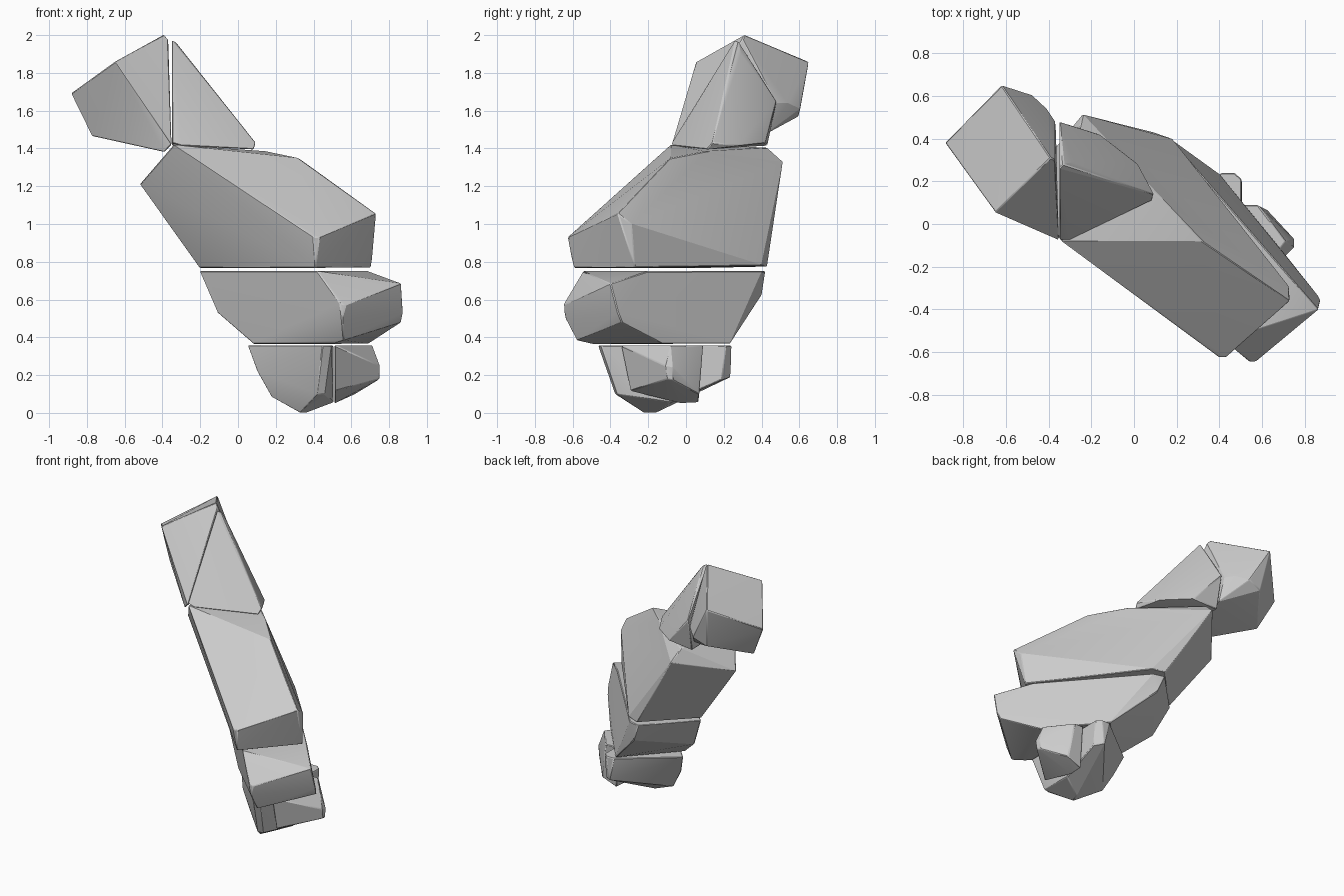
import bpy, bmesh, math


def chiselled_block(name, corners):
    """Convex faceted block wrapped around a few corner points, with softened edges."""
    bm = bmesh.new()
    for p in corners:
        bm.verts.new(p)
    res = bmesh.ops.convex_hull(bm, input=bm.verts)
    junk = {v for v in res["geom_interior"] + res["geom_unused"]
            if isinstance(v, bmesh.types.BMVert) and v.is_valid}
    if junk:
        bmesh.ops.delete(bm, geom=list(junk), context='VERTS')
    bmesh.ops.dissolve_limit(bm, angle_limit=math.radians(3),
                             verts=bm.verts, edges=bm.edges)
    bmesh.ops.recalc_face_normals(bm, faces=bm.faces)
    mesh = bpy.data.meshes.new(name)
    bm.to_mesh(mesh)
    bm.free()
    ob = bpy.data.objects.new(name, mesh)
    bpy.context.collection.objects.link(ob)
    bev = ob.modifiers.new("soft_edges", 'BEVEL')
    bev.width = 0.005
    bev.segments = 1
    bev.limit_method = 'ANGLE'
    bev.angle_limit = math.radians(35)
    return ob


# upper block: tilted square cap, cut flat on its right side
chiselled_block("upper_block", [
    (-.885, .38, 1.69), (-.65, .055, 1.86), (-.39, .31, 2.003), (-.62, .65, 1.86),
    (-.37, .30, 1.98), (-.37, .48, 1.64), (-.48, .605, 1.61), (-.41, .54, 1.64),
    (-.775, .33, 1.465), (-.58, .595, 1.57), (-.365, .43, 1.48),
    (-.352, -.075, 1.42), (-.39, -.05, 1.38)])

# upper wedge: leans on the flat side of the upper block
chiselled_block("upper_wedge", [
    (-.35, .26, 1.975), (-.33, .28, 1.965), (-.29, .29, 1.90),
    (-.35, -.075, 1.43), (-.30, -.075, 1.415), (.085, .11, 1.395), (.095, .14, 1.43),
    (.02, .28, 1.415), (-.35, .48, 1.65), (-.16, .42, 1.43),
    (-.35, .43, 1.415)])

# middle block: long slanted slab with a stepped left end
chiselled_block("middle_block", [
    (-.34, -.08, 1.42), (-.26, .43, 1.405), (.15, .10, 1.385), (.32, -.08, 1.35),
    (-.24, .515, 1.33), (-.52, .17, 1.21),
    (.40, -.625, .93), (.43, -.625, .93), (.73, -.36, 1.055), (.725, -.29, 1.0),
    (.705, -.27, .77), (.41, -.595, .768), (-.205, .12, .768),
    (.09, .43, .775), (.18, .40, .78)])

# lower block: tapers toward its flat underside
chiselled_block("lower_block", [
    (-.205, .12, .75), (.09, .42, .75), (.17, .40, .75), (.42, -.545, .75),
    (.69, -.20, .75), (.14, .40, .62), (-.11, .06, .53), (.54, -.645, .58),
    (.57, -.645, .57), (.865, -.40, .685), (.875, -.36, .53), (.865, -.34, .48),
    (.55, -.64, .50), (.56, -.58, .385), (.50, -.50, .366), (.69, -.12, .366),
    (.40, .235, .366), (.08, -.11, .366)])

# left base stone: narrows to the lowest tip
chiselled_block("base_left", [
    (.05, -.04, .356), (.41, .24, .356), (.47, .24, .356), (.505, .21, .356),
    (.495, -.45, .356), (.45, -.465, .356), (.10, -.09, .22), (.175, -.11, .085),
    (.33, -.22, 0), (.36, -.16, 0), (.42, -.375, .10), (.46, -.365, .10),
    (.505, -.08, .055), (.45, .235, .19), (.505, .19, .175)])

# right base stone: small block beside the left one
chiselled_block("base_right", [
    (.513, -.345, .358), (.51, .09, .358), (.58, .09, .356), (.71, -.08, .358),
    (.75, -.11, .25), (.75, -.07, .24), (.748, -.10, .18), (.745, -.07, .175),
    (.513, -.295, .115), (.51, -.03, .05), (.51, .065, .055), (.62, .07, .10)])

# crisp edges on every block
for ob in bpy.context.collection.objects:
    ob.select_set(True)
    bpy.context.view_layer.objects.active = ob
bpy.ops.object.shade_smooth_by_angle(angle=math.radians(20))
